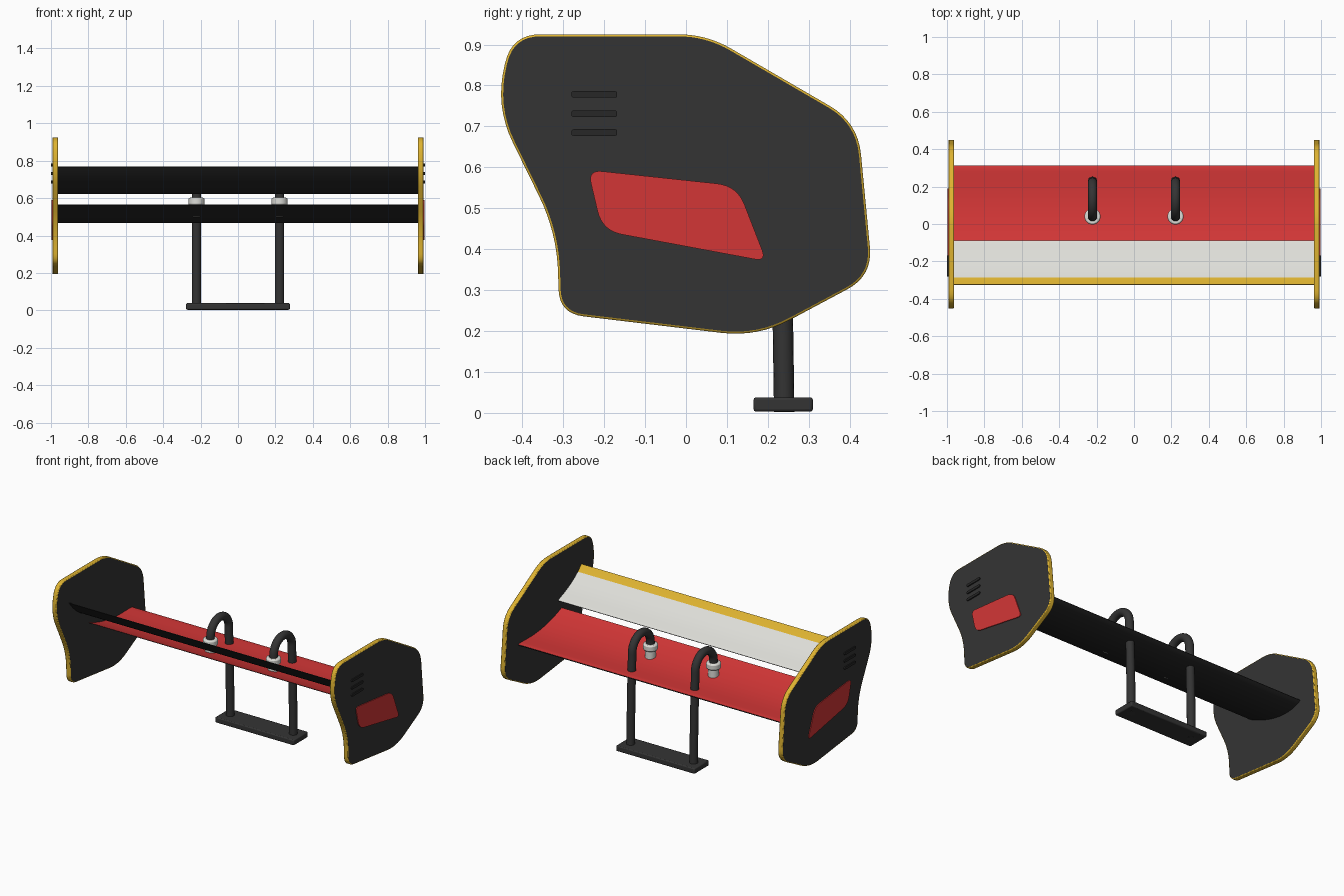
import bpy, bmesh, math
from mathutils import Vector

if "Cube" in bpy.data.objects:
    bpy.data.objects.remove(bpy.data.objects["Cube"])


def material(name, rgb):
    m = bpy.data.materials.new(name)
    m.diffuse_color = (*rgb, 1)
    m.use_nodes = True
    m.node_tree.nodes["Principled BSDF"].inputs["Base Color"].default_value = m.diffuse_color
    return m


CHARCOAL = material("charcoal", (0.034, 0.034, 0.034))
BLACK = material("black", (0.02, 0.02, 0.02))
RED = material("red", (0.65, 0.037, 0.037))
WHITE = material("off white", (0.73, 0.73, 0.69))
YELLOW = material("yellow", (0.73, 0.45, 0.03))


def finish(name, bm, mats, bevel=0, bevel_mat=-1, segments=2):
    bmesh.ops.recalc_face_normals(bm, faces=bm.faces[:])
    me = bpy.data.meshes.new(name)
    bm.to_mesh(me)
    bm.free()
    ob = bpy.data.objects.new(name, me)
    bpy.context.collection.objects.link(ob)
    for m in mats:
        me.materials.append(m)
    bpy.ops.object.select_all(action='DESELECT')
    ob.select_set(True)
    bpy.context.view_layer.objects.active = ob
    bpy.ops.object.shade_smooth_by_angle(angle=math.radians(35))
    if bevel:
        b = ob.modifiers.new("rounded_edges", 'BEVEL')
        b.width = bevel
        b.segments = segments
        b.limit_method = 'ANGLE'
        b.angle_limit = math.radians(50)
        b.material = bevel_mat
    return ob


def rounded(corners, n=8):
    """Outline through (y, z, rounding) corners with each corner curved."""
    out = []
    for i, (y, z, d) in enumerate(corners):
        c = Vector((y, z))
        p = Vector(corners[i - 1][:2])
        q = Vector(corners[(i + 1) % len(corners)][:2])
        a = c + (p - c).normalized() * d
        b = c + (q - c).normalized() * d
        for k in range(n + 1):
            t = k / n
            out.append(a * (1 - t) ** 2 + c * 2 * t * (1 - t) + b * t * t)
    return out


def prism(name, outline, x0, x1, mats, rim=0, **kw):
    """Side outline (y, z) extruded across x; rim faces use material index rim."""
    bm = bmesh.new()
    ends = [[bm.verts.new((x, p[0], p[1])) for p in outline] for x in (x0, x1)]
    for e in ends:
        bm.faces.new(e)
    n = len(outline)
    for i in range(n):
        j = (i + 1) % n
        f = bm.faces.new((ends[0][i], ends[0][j], ends[1][j], ends[1][i]))
        f.material_index = rim(i) if callable(rim) else rim
    return finish(name, bm, mats, **kw)


# Wing elements: thin aerofoils around a curved camber line
def aerofoil(name, p0, p1, p2, half, mats, stripe_y=None, n=28):
    p0, p1, p2 = Vector(p0), Vector(p1), Vector(p2)
    upper, lower = [], []
    for k in range(n + 1):
        s = k / n
        c = p0 * (1 - s) ** 2 + p1 * 2 * s * (1 - s) + p2 * s * s
        t = ((p1 - p0) * (1 - s) + (p2 - p1) * s).normalized()
        up = Vector((t.y, -t.x))            # chord runs toward -y
        h = half * math.sin(math.pi * s ** 0.6) + 0.0015
        upper.append(c + up * h)
        lower.append(c - up * h)
    outline = upper + lower[::-1]

    def rule(i):
        if i >= n:
            return 0
        mid = (outline[i].x + outline[i + 1].x) / 2
        return 2 if stripe_y is not None and mid < stripe_y else 1

    prism(name, outline, -0.965, 0.965, mats, rim=rule)


aerofoil("main_wing", (0.313, 0.497), (0.12, 0.45), (-0.125, 0.565), 0.016, [BLACK, RED])
aerofoil("front_flap", (-0.088, 0.624), (-0.23, 0.655), (-0.324, 0.768), 0.008,
         [BLACK, WHITE, YELLOW], stripe_y=-0.284)

# End plates with side panels and slots
PLATE = rounded([(-0.425, 0.925, 0.07), (0.05, 0.925, 0.07), (0.42, 0.71, 0.08),
                 (0.456, 0.335, 0.07), (0.175, 0.185, 0.09), (-0.31, 0.243, 0.06),
                 (-0.315, 0.44, 0.1), (-0.467, 0.75, 0.1)])
PANEL = rounded([(-0.24, 0.594, 0.035), (0.125, 0.555, 0.05),
                 (0.197, 0.37, 0.03), (-0.205, 0.445, 0.05)])
for side, s in (("left", -1), ("right", 1)):
    prism(side + "_end_plate", PLATE, s * 0.962, s * 0.993, [CHARCOAL, YELLOW],
          rim=1, bevel=0.005, bevel_mat=1)
    prism(side + "_side_panel", PANEL, s * 0.99, s * 0.998, [RED])
    for i, z in enumerate((0.778, 0.731, 0.685)):
        slot = rounded([(-0.28, z + 0.008, 0.006), (-0.168, z + 0.008, 0.006),
                        (-0.168, z - 0.008, 0.006), (-0.28, z - 0.008, 0.006)], 3)
        prism(f"{side}_slot_{i + 1}", slot, s * 0.99, s * 1.0, [BLACK])


# Swan neck supports with collars
def cylinder(name, x, y, z0, z1, r, mat, bevel=0):
    bm = bmesh.new()
    bmesh.ops.create_cone(bm, cap_ends=True, segments=32, radius1=r, radius2=r, depth=z1 - z0)
    bmesh.ops.translate(bm, verts=bm.verts[:], vec=(x, y, (z0 + z1) / 2))
    return finish(name, bm, [mat], bevel=bevel)


for side, x in (("left", -0.222), ("right", 0.222)):
    path = [(0.24, 0.002), (0.237, 0.2), (0.23, 0.45)]
    for k in range(17):
        a = math.pi * k / 16
        path.append((0.132 + 0.092 * math.cos(a), 0.61 + 0.092 * math.sin(a)))
    path.append((0.04, 0.505))
    cu = bpy.data.curves.new(side + "_swan_neck", 'CURVE')
    cu.dimensions = '3D'
    cu.bevel_depth = 0.025
    cu.bevel_resolution = 6
    cu.use_fill_caps = True
    sp = cu.splines.new('POLY')
    sp.points.add(len(path) - 1)
    for p, (y, z) in zip(sp.points, path):
        p.co = (x, y, z, 1)
    cu.materials.append(CHARCOAL)
    bpy.context.collection.objects.link(bpy.data.objects.new(side + "_swan_neck", cu))
    cylinder(side + "_collar", x, 0.04, 0.562, 0.602, 0.043, WHITE, bevel=0.008)
    cylinder(side + "_collar_foot", x, 0.04, 0.5, 0.565, 0.031, WHITE)

# Base plate
prism("base_plate", [(0.165, 0.003), (0.31, 0.003), (0.31, 0.038), (0.165, 0.038)],
      -0.277, 0.277, [CHARCOAL], bevel=0.006)
